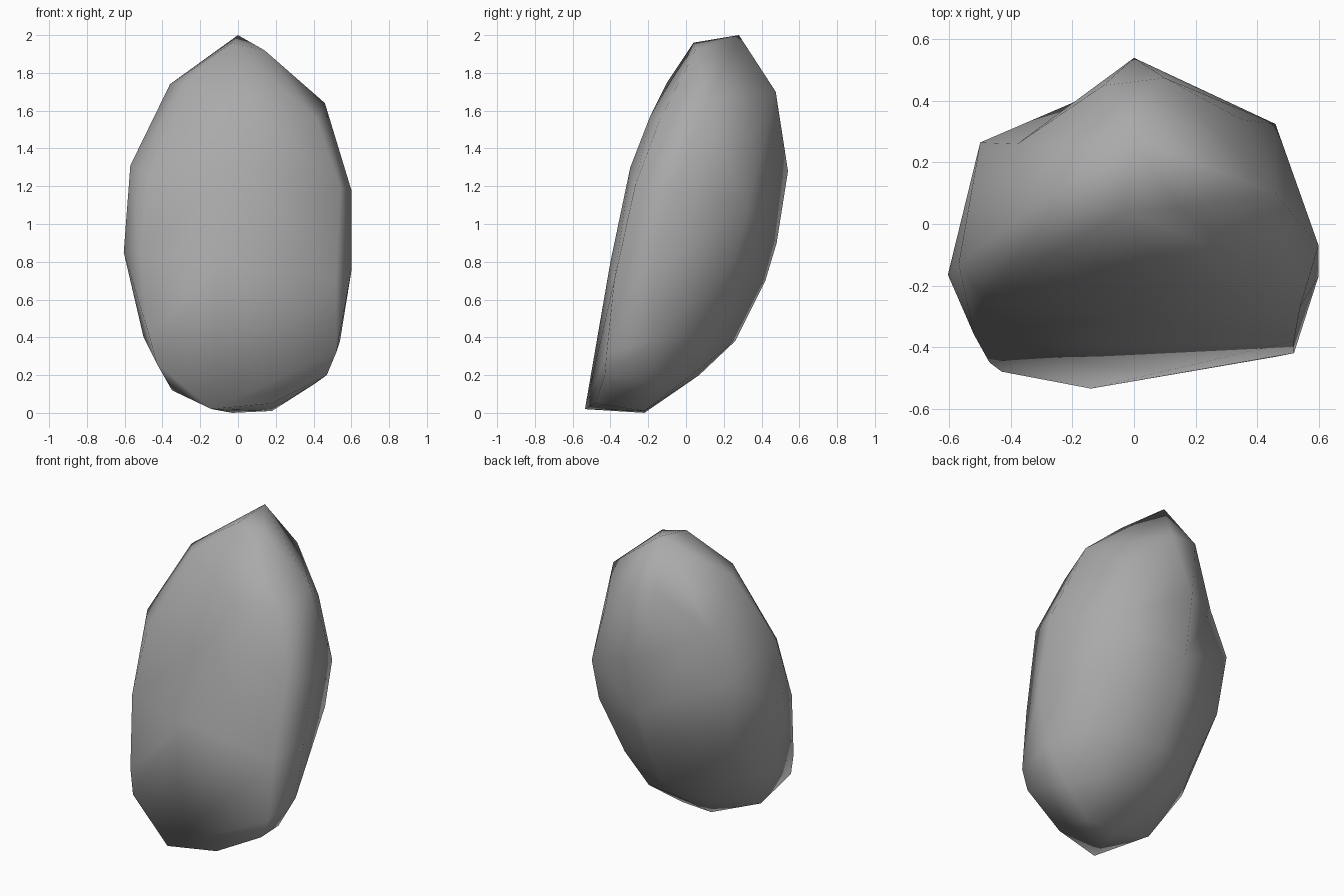
import bpy
import bmesh

cube = bpy.data.objects.get("Cube")
if cube:
    bpy.data.objects.remove(cube, do_unlink=True)


def flat_material(name, value):
    """Make a plain grey material."""
    mat = bpy.data.materials.new(name)
    mat.use_nodes = True
    color = (value, value, value, 1)
    mat.diffuse_color = color
    shader = mat.node_tree.nodes["Principled BSDF"]
    shader.inputs["Base Color"].default_value = color
    return mat


# Ridge lines of the stone, each running from the foot to the crown
front_left_ridge = [(-.14, -.535, .02), (-.43, -.48, .26), (-.47, -.45, .41),
                    (-.52, -.36, .85), (-.48, -.26, 1.25), (-.27, -.1, 1.75)]
front_ridge = [(-.16, -.473, .36), (.18, -.455, .34), (-.1, -.4, .8),
               (0, -.295, 1.3), (.1, -.19, 1.57), (-.03, .04, 1.96)]
front_right_ridge = [(.18, -.48, .05), (.47, -.43, .2), (.52, -.42, .32),
                     (.52, -.38, .7), (.54, -.27, 1.2), (.42, -.14, 1.55)]
right_ridge = [(.4, -.15, .15), (.54, -.17, .38), (.6, -.17, .75),
               (.6, -.07, 1.18), (.46, .1, 1.64), (.14, .05, 1.92)]
back_right_ridge = [(.18, -.22, .01), (.25, .03, .2), (.37, .11, .42),
                    (.46, .25, .8), (.46, .325, 1.08), (.35, .34, 1.47),
                    (.1, .475, 1.7)]
back_ridge = [(-.03, -.22, 0), (0, .07, .2), (0, .26, .38), (0, .42, .7),
              (0, .48, .9), (0, .54, 1.28), (0, .28, 2)]
back_left_ridge = [(-.2, 0, .2), (-.38, .07, .42), (-.48, .2, .8),
                   (-.5, .265, 1.17), (-.1, .45, 1.72)]
left_ridge = [(-.35, -.28, .12), (-.5, -.15, .4), (-.605, -.165, .85),
              (-.57, -.13, 1.31), (-.36, .03, 1.74)]
ridges = [front_left_ridge, front_ridge, front_right_ridge, right_ridge,
          back_right_ridge, back_ridge, back_left_ridge, left_ridge]

# Stone body: a tight skin around all the ridges
bm = bmesh.new()
for ridge in ridges:
    for point in ridge:
        bm.verts.new(point)
dent = bm.verts.new((-.35, .395, 1.46))
hull = bmesh.ops.convex_hull(bm, input=bm.verts[:])
loose = {v for v in hull["geom_interior"] + hull["geom_unused"]
         if isinstance(v, bmesh.types.BMVert)}
bmesh.ops.delete(bm, geom=list(loose), context="VERTS")

# Shallow hollow high on the back
dent.co = (-.38, .26, 1.45)

bmesh.ops.recalc_face_normals(bm, faces=bm.faces[:])
for face in bm.faces:
    face.smooth = True

mesh = bpy.data.meshes.new("rock")
bm.to_mesh(mesh)
bm.free()
mesh.materials.append(flat_material("stone grey", 0.4))
rock = bpy.data.objects.new("rock", mesh)
bpy.context.collection.objects.link(rock)
